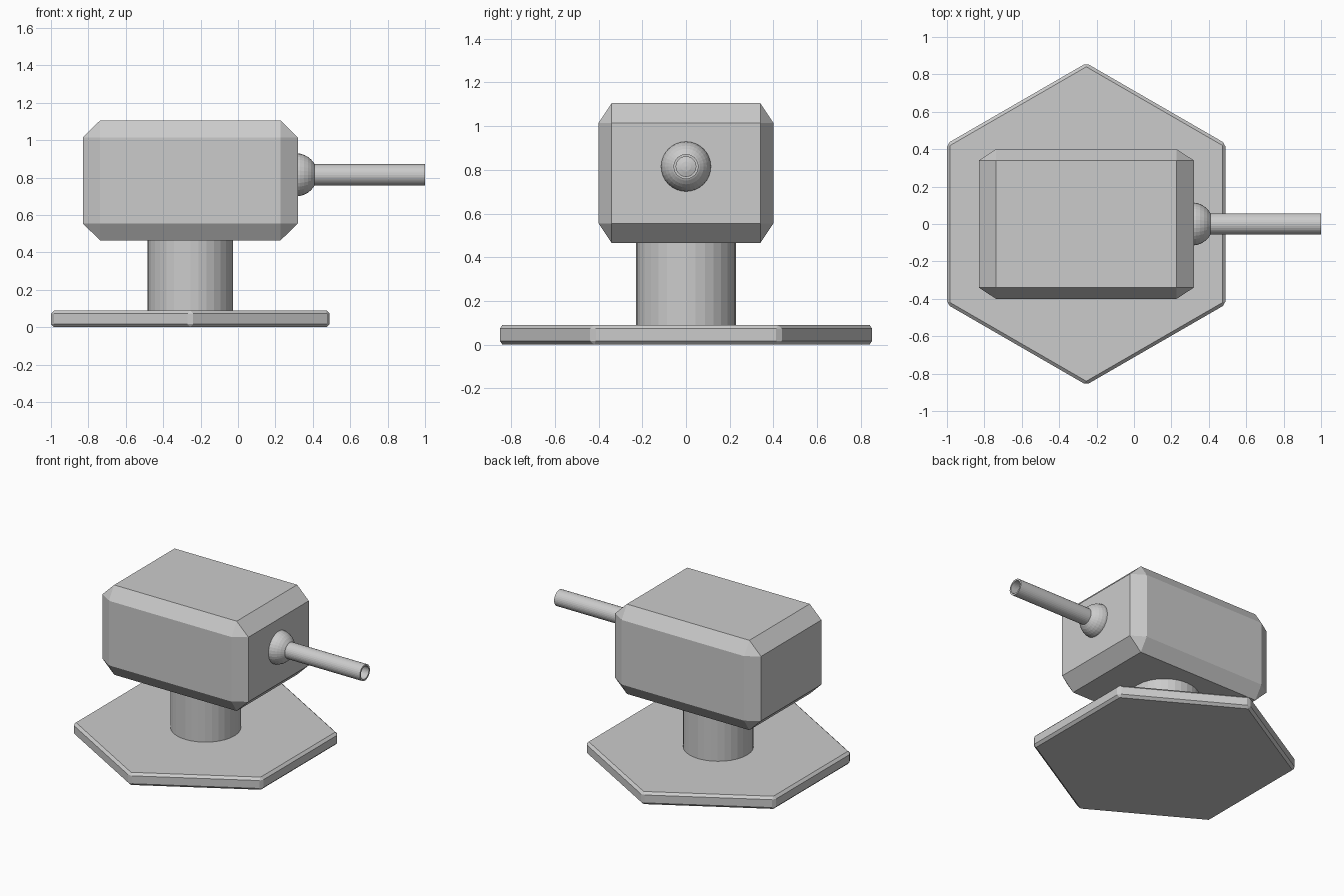
import bpy, bmesh
from math import sin, cos, pi
from mathutils import Matrix, Vector

if "Cube" in bpy.data.objects:
    bpy.data.objects.remove(bpy.data.objects["Cube"])


def finish(name, bm, bevel=0):
    bmesh.ops.recalc_face_normals(bm, faces=bm.faces)
    me = bpy.data.meshes.new(name)
    bm.to_mesh(me)
    bm.free()
    ob = bpy.data.objects.new(name, me)
    bpy.context.collection.objects.link(ob)
    if bevel:
        m = ob.modifiers.new("edge_chamfer", 'BEVEL')
        m.width, m.segments = bevel, 1
        m.limit_method, m.angle_limit = 'ANGLE', 0.5
    return ob


def prism(name, sides, radius, z0, z1, x, bevel=0):
    bm = bmesh.new()
    ring = [bm.verts.new((x + radius * cos(pi / 2 + 2 * pi * i / sides),
                          radius * sin(pi / 2 + 2 * pi * i / sides), z0))
            for i in range(sides)]
    base = bm.faces.new(ring)
    ext = bmesh.ops.extrude_face_region(bm, geom=[base], use_keep_orig=True)
    verts = [g for g in ext["geom"] if isinstance(g, bmesh.types.BMVert)]
    bmesh.ops.translate(bm, verts=verts, vec=(0, 0, z1 - z0))
    return finish(name, bm, bevel)


AXIS_X = -0.255
GUN_Z = 0.815

# Hexagonal foot plate and round column
prism("base_plate", 6, 0.86, 0, 0.09, AXIS_X, bevel=0.017)
prism("column", 32, 0.228, 0.075, 0.50, AXIS_X)

# Chamfered head: unit cube bevelled, then stretched
half = Vector((0.575, 0.40, 0.32))
cut = Vector((0.092, 0.06, 0.09))
bm = bmesh.new()
for sx in (-1, 1):
    for sy in (-1, 1):
        for sz in (-1, 1):
            for axis in range(3):
                p = half - cut
                p[axis] = half[axis]
                bm.verts.new((p.x * sx + AXIS_X, p.y * sy, p.z * sz + 0.785))
bmesh.ops.convex_hull(bm, input=bm.verts)
bmesh.ops.dissolve_limit(bm, angle_limit=0.02, verts=bm.verts, edges=bm.edges)
finish("head", bm)

# Ball mount, pole along the barrel
bm = bmesh.new()
bmesh.ops.create_uvsphere(
    bm, u_segments=32, v_segments=16, radius=0.115,
    matrix=Matrix.Translation((0.31, 0, GUN_Z)) @ Matrix.Rotation(pi / 2, 4, 'Y'))
finish("ball_mount", bm)

# Hollow barrel: rectangular wall section swept around the x axis
bm = bmesh.new()
section = [(0.36, 0.057), (1.0, 0.057), (1.0, 0.045), (0.36, 0.045)]
n = 32
rings = [[bm.verts.new((x, r * cos(2 * pi * i / n), GUN_Z + r * sin(2 * pi * i / n)))
          for x, r in section] for i in range(n)]
for i in range(n):
    a, b = rings[i], rings[(i + 1) % n]
    for j in range(4):
        k = (j + 1) % 4
        bm.faces.new((a[j], a[k], b[k], b[j]))
finish("barrel", bm)
